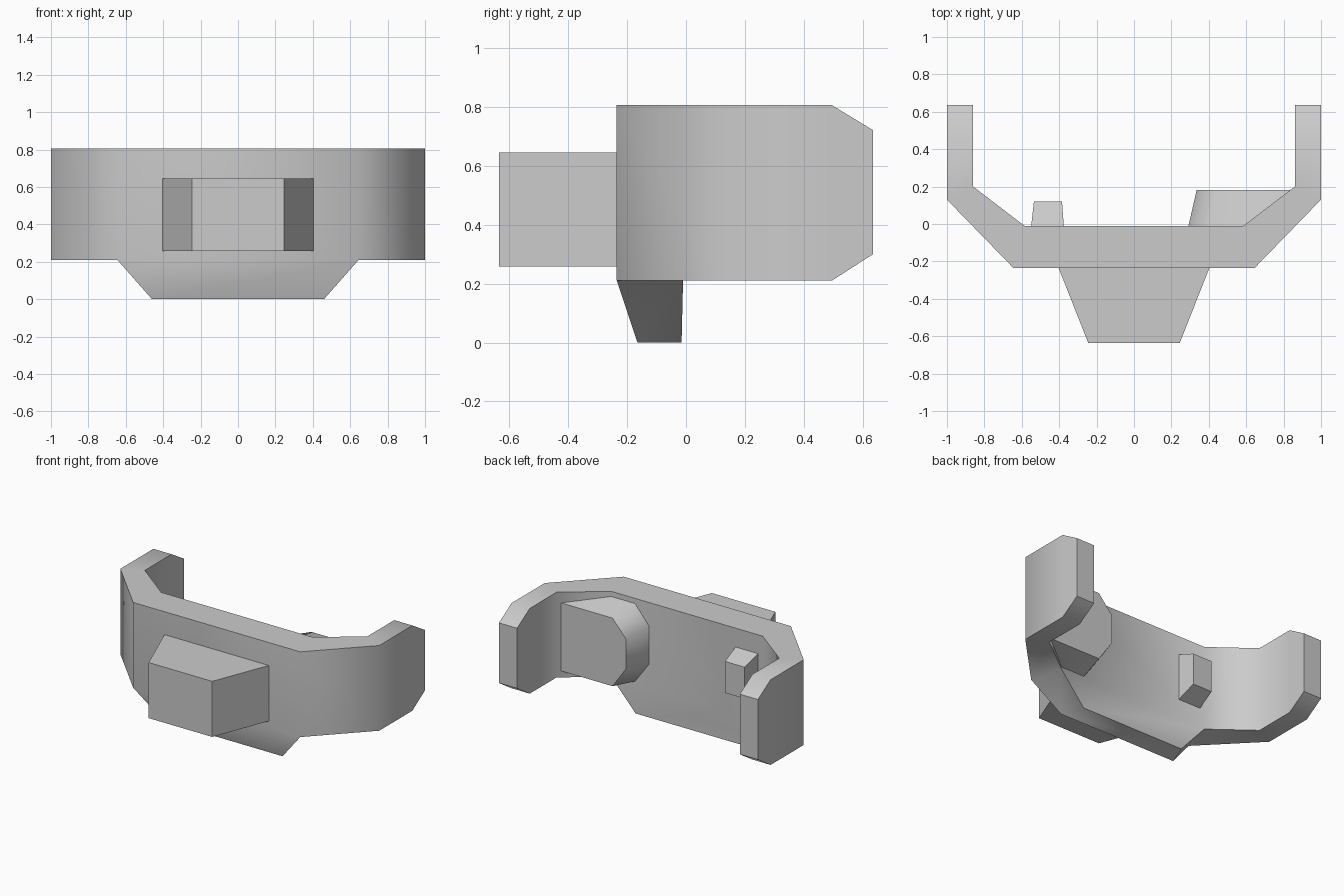
import bpy, bmesh, math

cube = bpy.data.objects.get("Cube")
if cube:
    bpy.data.objects.remove(cube, do_unlink=True)

grey = bpy.data.materials.new("plain grey")
grey.use_nodes = True
tone = (0.6, 0.6, 0.6, 1)
grey.diffuse_color = tone
grey.node_tree.nodes["Principled BSDF"].inputs["Base Color"].default_value = tone


def loft(bm, ring_a, ring_b):
    """Join two matching rings of vertices with quads."""
    n = len(ring_a)
    for i in range(n):
        j = (i + 1) % n
        bm.faces.new((ring_a[i], ring_a[j], ring_b[j], ring_b[i]))


def finish(bm, name):
    bmesh.ops.recalc_face_normals(bm, faces=bm.faces)
    mesh = bpy.data.meshes.new(name)
    bm.to_mesh(mesh)
    bm.free()
    mesh.materials.append(grey)
    obj = bpy.data.objects.new(name, mesh)
    bpy.context.collection.objects.link(obj)
    bpy.ops.object.select_all(action="DESELECT")
    obj.select_set(True)
    bpy.context.view_layer.objects.active = obj
    bpy.ops.object.shade_smooth_by_angle(angle=math.radians(55))


def tapered_block(name, y_base, base, y_face, face):
    """Solid between two matching (x, z) outlines at different depths."""
    bm = bmesh.new()
    rings = [[bm.verts.new((x, y, z)) for x, z in outline]
             for y, outline in ((y_base, base), (y_face, face))]
    loft(bm, *rings)
    for ring in rings:
        bm.faces.new(ring)
    finish(bm, name)


def rectangle(x0, x1, z0, z1):
    return [(x0, z0), (x1, z0), (x1, z1), (x0, z1)]


def clipped(x0, x1, xc, z0, z1, za, zb):
    """Rectangle with both corners on the x0 side cut off."""
    return [(x1, z0), (xc, z0), (x0, za), (x0, zb), (xc, z1), (x1, z1)]


# Wraparound band: outer x, y, inner x, y, bottom and top of each station
half = [
    (1, 0.635, 0.86, 0.635, 0.30, 0.72),
    (1, 0.495, 0.86, 0.495, 0.21, 0.805),
    (1, 0.13, 0.86, 0.2, 0.21, 0.805),
    (0.645, -0.235, 0.585, -0.01, 0.21, 0.805),
]
stations = [(1, s) for s in half] + [(-1, s) for s in reversed(half)]
bm = bmesh.new()
rings = []
for side, (ox, oy, ix, iy, low, high) in stations:
    points = [(ox, oy, low), (ox, oy, high), (ix, iy, high), (ix, iy, low)]
    rings.append([bm.verts.new((side * x, y, z)) for x, y, z in points])
for a, b in zip(rings, rings[1:]):
    loft(bm, a, b)
bm.faces.new(rings[0])
bm.faces.new(rings[-1])

# Lower flap grows out of the underside of the middle segment
left, right = rings[3], rings[4]
root = [left[0], right[0], right[3], left[3]]
bmesh.ops.delete(bm, geom=[f for f in bm.faces if set(f.verts) == set(root)],
                 context="FACES_ONLY")
tip = [bm.verts.new((x, y, 0)) for x, y in
       ((0.46, -0.165), (-0.46, -0.165), (-0.4, -0.015), (0.4, -0.015))]
loft(bm, root, tip)
bm.faces.new(tip)
finish(bm, "wraparound_band")

# Block on the front
tapered_block("front_block", -0.23, rectangle(-0.405, 0.405, 0.257, 0.645),
              -0.635, rectangle(-0.245, 0.245, 0.257, 0.645))

# Bosses on the inner wall
tapered_block("small_inner_boss", -0.015, rectangle(-0.55, -0.375, 0.345, 0.675),
              0.12, rectangle(-0.535, -0.385, 0.405, 0.625))
tapered_block("large_inner_boss",
              -0.015, clipped(0.29, 0.65, 0.4, 0.225, 0.77, 0.375, 0.64),
              0.182, clipped(0.335, 0.85, 0.44, 0.255, 0.73, 0.405, 0.61))
